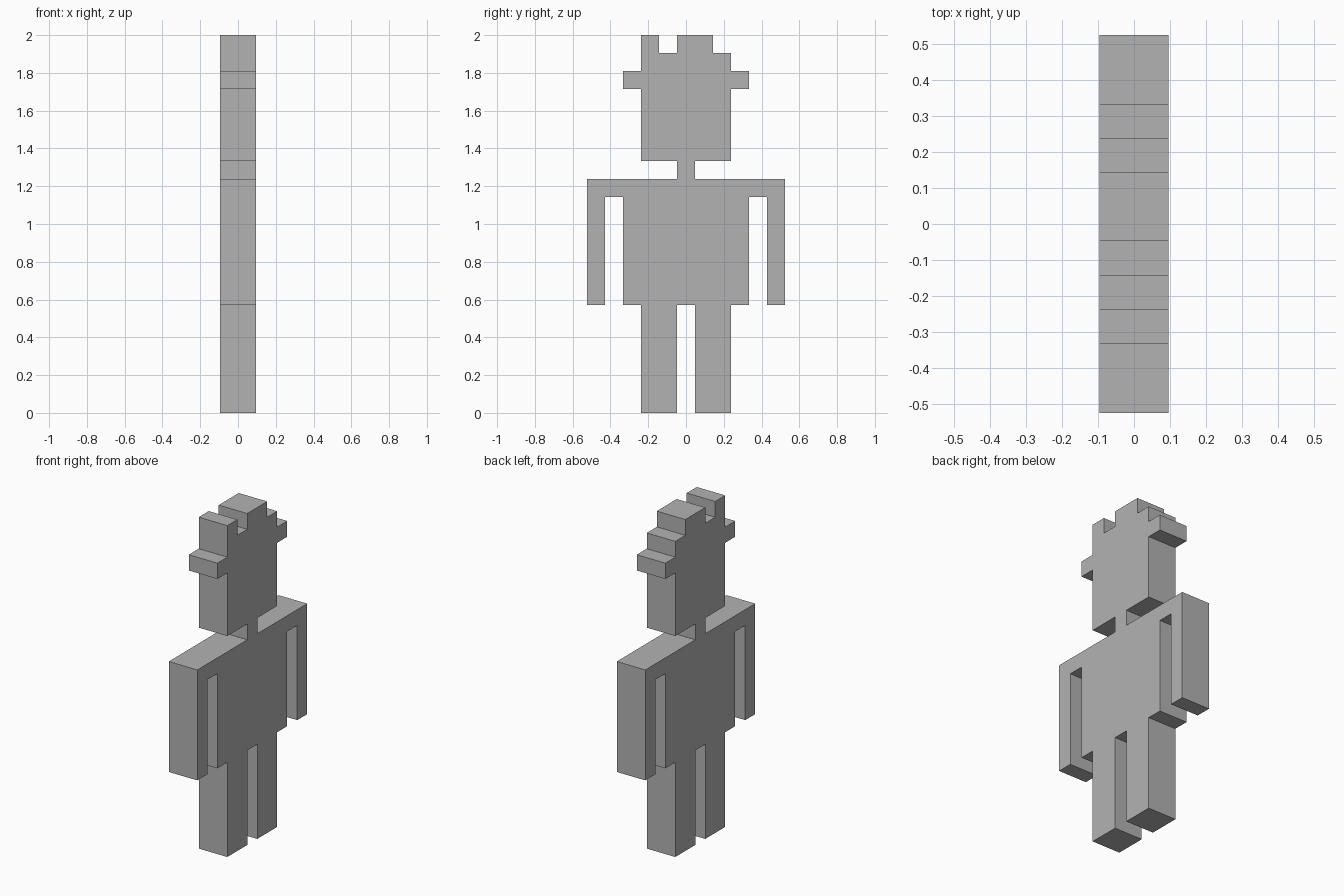
import bpy
import bmesh

cube = bpy.data.objects.get("Cube")
if cube:
    bpy.data.objects.remove(cube, do_unlink=True)

CELL = 2 / 21  # the figure is 21 cells tall, 11 wide and 2 thick

# Plain grey
grey = bpy.data.materials.new("plain_grey")
grey.use_nodes = True
colour = (0.45, 0.45, 0.45, 1)
grey.diffuse_color = colour
grey.node_tree.nodes["Principled BSDF"].inputs["Base Color"].default_value = colour

# Half outline in cells (y, z), from the crotch up to the top of the ear
leg = [(0.5, 6), (0.5, 0), (2.5, 0), (2.5, 6)]
torso_side = [(3.5, 6), (3.5, 12)]
arm = [(4.5, 12), (4.5, 6), (5.5, 6), (5.5, 13)]
neck = [(0.5, 13), (0.5, 14)]
head_side = [(2.5, 14), (2.5, 18)]
ear = [(3.5, 18), (3.5, 19), (2.5, 19)]
half = leg + torso_side + arm + neck + head_side + ear

# Uneven stepped hair, running across the top of the head
hair = [(2.5, 20), (1.5, 20), (1.5, 21), (-0.5, 21), (-0.5, 20),
        (-1.5, 20), (-1.5, 21), (-2.5, 21)]

outline = half + hair + [(-y, z) for y, z in reversed(half)]

# Extrude the silhouette through the thickness
bm = bmesh.new()
profile = bm.faces.new([bm.verts.new((-CELL, y * CELL, z * CELL)) for y, z in outline])
result = bmesh.ops.extrude_face_region(bm, geom=[profile], use_keep_orig=True)
moved = [v for v in result["geom"] if isinstance(v, bmesh.types.BMVert)]
bmesh.ops.translate(bm, verts=moved, vec=(2 * CELL, 0, 0))
bmesh.ops.recalc_face_normals(bm, faces=bm.faces)

mesh = bpy.data.meshes.new("block_figure")
bm.to_mesh(mesh)
bm.free()
mesh.materials.append(grey)
figure = bpy.data.objects.new("block_figure", mesh)
bpy.context.collection.objects.link(figure)
